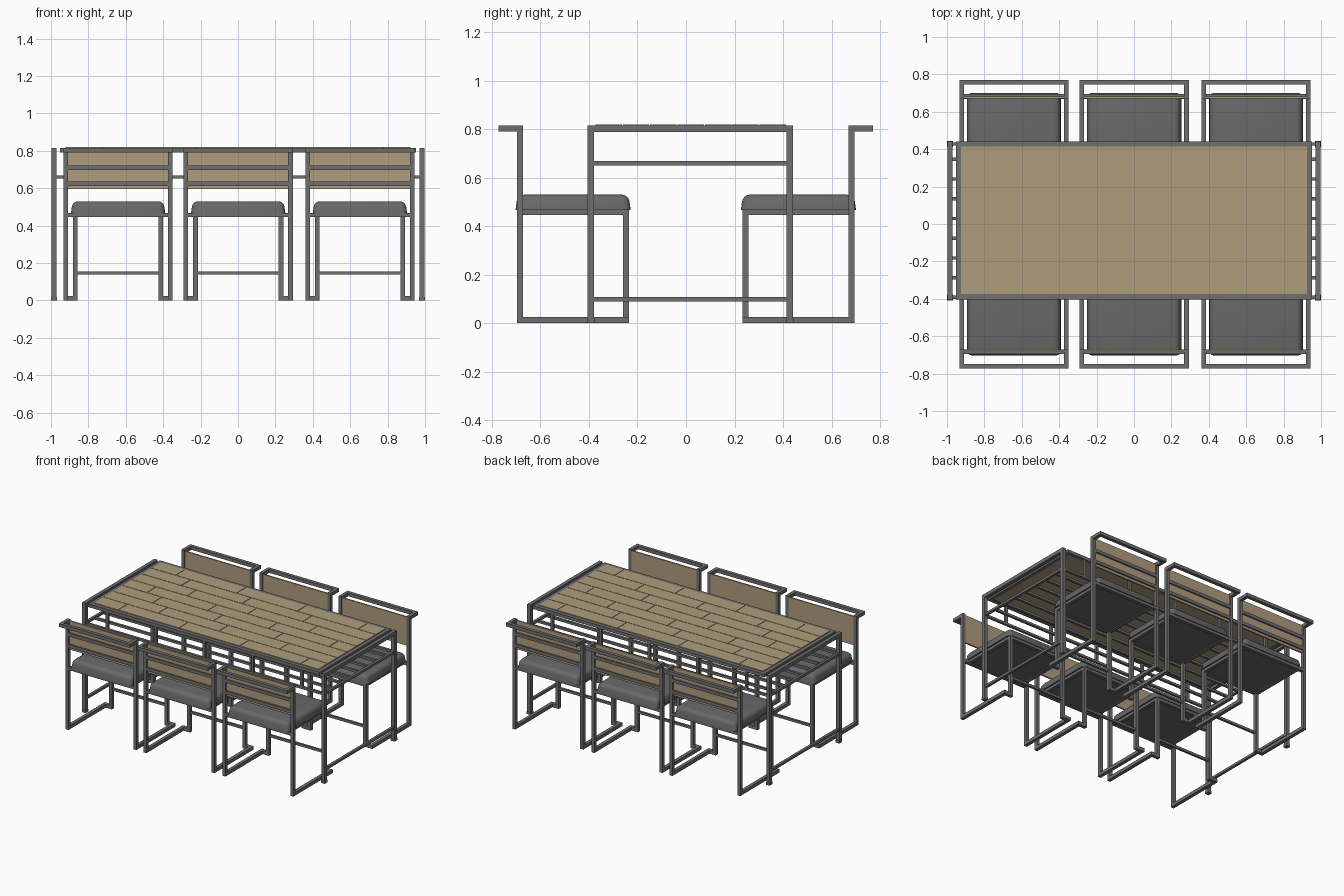
import bpy, bmesh, math
from mathutils import Matrix, Vector

if "Cube" in bpy.data.objects:
    bpy.data.objects.remove(bpy.data.objects["Cube"])


def material(name, rgb):
    m = bpy.data.materials.new(name)
    m.diffuse_color = (*rgb, 1)
    m.use_nodes = True
    m.node_tree.nodes["Principled BSDF"].inputs["Base Color"].default_value = m.diffuse_color
    return m


METAL = material("grey metal", (0.16, 0.16, 0.16))
FABRIC = material("dark fabric", (0.14, 0.14, 0.14))
WOOD = material("light wood", (0.44, 0.335, 0.21))


def box_mesh(name, boxes, mat):
    """One mesh from boxes given as (x0, x1, y0, y1, z0, z1)."""
    bm = bmesh.new()
    for x0, x1, y0, y1, z0, z1 in boxes:
        mid = Vector(((x0 + x1) / 2, (y0 + y1) / 2, (z0 + z1) / 2))
        mat4 = Matrix.Translation(mid) @ Matrix.Diagonal((x1 - x0, y1 - y0, z1 - z0, 1))
        bmesh.ops.create_cube(bm, size=1, matrix=mat4)
    me = bpy.data.meshes.new(name)
    bm.to_mesh(me)
    bm.free()
    me.materials.append(mat)
    return me


def add(name, me, loc=(0, 0, 0), turn=0):
    ob = bpy.data.objects.new(name, me)
    ob.location = loc
    ob.rotation_euler.z = turn
    bpy.context.collection.objects.link(ob)
    return ob


# ---- chair, backrest towards +y ----
T = 0.025
W = 0.292                       # half width of the chair
YF, YB, YA = 0.232, 0.694, 0.771  # front leg, back leg, top rail ends
TOP = 0.816

frame = []
for s in (-1, 1):
    def side(a, b, *rest):
        frame.append((min(s * a, s * b), max(s * a, s * b), *rest))
    side(W - T, W, YB - T, YB, 0, TOP)               # back leg
    side(W - T, W, YF, YB - T, 0, T)                 # floor bar
    side(0.216, W - T, YF, YF + T, 0, T)             # inward foot bar
    side(0.216, 0.241, YF, YF + T, T, 0.447)         # front leg
    side(0.216, 0.241, YF, YB - T, 0.447, 0.468)     # seat side rail
    side(W - T, W, YB, YA, TOP - T, TOP)             # top arm
frame += [
    (-W + T, W - T, YA - T, YA, TOP - T, TOP),           # outer top rail
    (-W + T, W - T, YB - T, YB, 0.447, 0.468),           # seat back rail
    (-0.216, 0.216, YF, YF + T, 0.447, 0.468),           # seat front rail
    (-0.216, 0.216, YF + 0.004, YF + 0.02, 0.138, 0.156),  # leg stretcher
    (-W + T, W - T, 0.683, YB, 0.698, 0.722),            # back bars
    (-W + T, W - T, 0.683, YB, 0.613, 0.637),
]
frame_me = box_mesh("chair_frame", frame, METAL)
panel_me = box_mesh("backrest_panel", [(-W + T, W - T, 0.671, 0.683, 0.595, 0.808)], WOOD)
base_me = box_mesh("seat_base", [(-0.216, 0.216, YF + T, YB - T, 0.455, 0.468)], FABRIC)
cushion_me = box_mesh("cushion", [(-0.252, 0.252, 0.226, 0.701, 0.467, 0.53)], FABRIC)

# Taper the cushion top and round its edges
bm = bmesh.new()
bm.from_mesh(cushion_me)
for v in bm.verts:
    if v.co.z > 0.5:
        v.co.x *= 0.965
        v.co.y += 0.009 if v.co.y < 0.46 else -0.009
top_edges = [e for e in bm.edges if any(v.co.z > 0.5 for v in e.verts)]
bmesh.ops.bevel(bm, geom=top_edges, offset=0.028, segments=4, profile=0.5,
                affect='EDGES', clamp_overlap=True)
bm.to_mesh(cushion_me)
bm.free()
for p in cushion_me.polygons:
    p.use_smooth = True
cushion_me.set_sharp_from_angle(angle=math.radians(35))

for row, turn, dy in (("back", 0, 0), ("front", math.pi, -0.002)):
    for cx, place in ((-0.641, "left"), (0.001, "middle"), (0.652, "right")):
        for part, me in (("chair_frame", frame_me), ("backrest_panel", panel_me),
                         ("seat_base", base_me), ("cushion", cushion_me)):
            add(f"{row}_{place}_{part}", me, (cx, dy, 0), turn)

# ---- table ----
Y0, Y1 = -0.406, 0.442
XE = 0.998                      # outer face of the end frames
P = 0.027

# End frames: two posts, three rails and foot caps
ends = []
for s in (-1, 1):
    a, b = sorted((s * XE, s * (XE - P)))
    ends += [(a, b, y, y + P, 0, TOP) for y in (Y0, Y1 - P)]
    ends += [(a, b, Y0 + P, Y1 - P, TOP - P, TOP)]
    c, d = a + 0.004, b - 0.004
    ends += [(c, d, Y0 + P, Y1 - P, z, z + 0.018) for z in (0.651, 0.09)]
    ends += [(a - 0.002, b + 0.002, y - 0.003, y + P + 0.003, 0, 0.018)
             for y in (Y0, Y1 - P)]
add("table_end_frames", box_mesh("table_end_frames", ends, METAL))

# Rim around the table top
XT, R = 0.953, 0.028
rim = [(-XT, XT, y, y + R, 0.792, TOP) for y in (Y0 + 0.003, Y1 - R)]
rim += [(x, x + R, Y0 + 0.003 + R, Y1 - R, 0.792, TOP) for x in (-XT, XT - R)]
add("table_top_rim", box_mesh("table_top_rim", rim, METAL))

# Wooden board with staggered planks
bx, by0, by1 = XT - R, Y0 + 0.003 + R, Y1 - R
add("table_board", box_mesh("table_board", [(-bx, bx, by0, by1, 0.797, 0.812)], WOOD))
planks, rows, length, gap = [], 7, 0.5, 0.002
step = (by1 - by0) / rows
for i in range(rows):
    cuts = [-bx + length * (k + (0.4, 0.9, 0.65)[i % 3]) for k in range(5)]
    xs = [-bx] + [c for c in cuts if c < bx - 0.05] + [bx]
    for a, b in zip(xs, xs[1:]):
        planks.append((a + gap, b - gap, by0 + i * step + gap,
                       by0 + (i + 1) * step - gap, 0.811, 0.82))
add("table_planks", box_mesh("table_planks", planks, WOOD))

# Slatted shelf below the top, with short hangers
shelf = [(-XE + P, XE - P, y, y + 0.018, 0.651, 0.668)
         for y in [Y0 + 0.005, Y1 - 0.023] + [-0.296 + 0.1055 * k for k in range(7)]]
add("shelf_slats", box_mesh("shelf_slats", shelf, METAL))
hangers = [(x - 0.01, x + 0.01, y, y + 0.018, 0.668, 0.794)
           for x in (-0.8, -0.4, 0, 0.4, 0.8) for y in (Y0 + 0.005, Y1 - 0.023)]
add("shelf_hangers", box_mesh("shelf_hangers", hangers, METAL))
